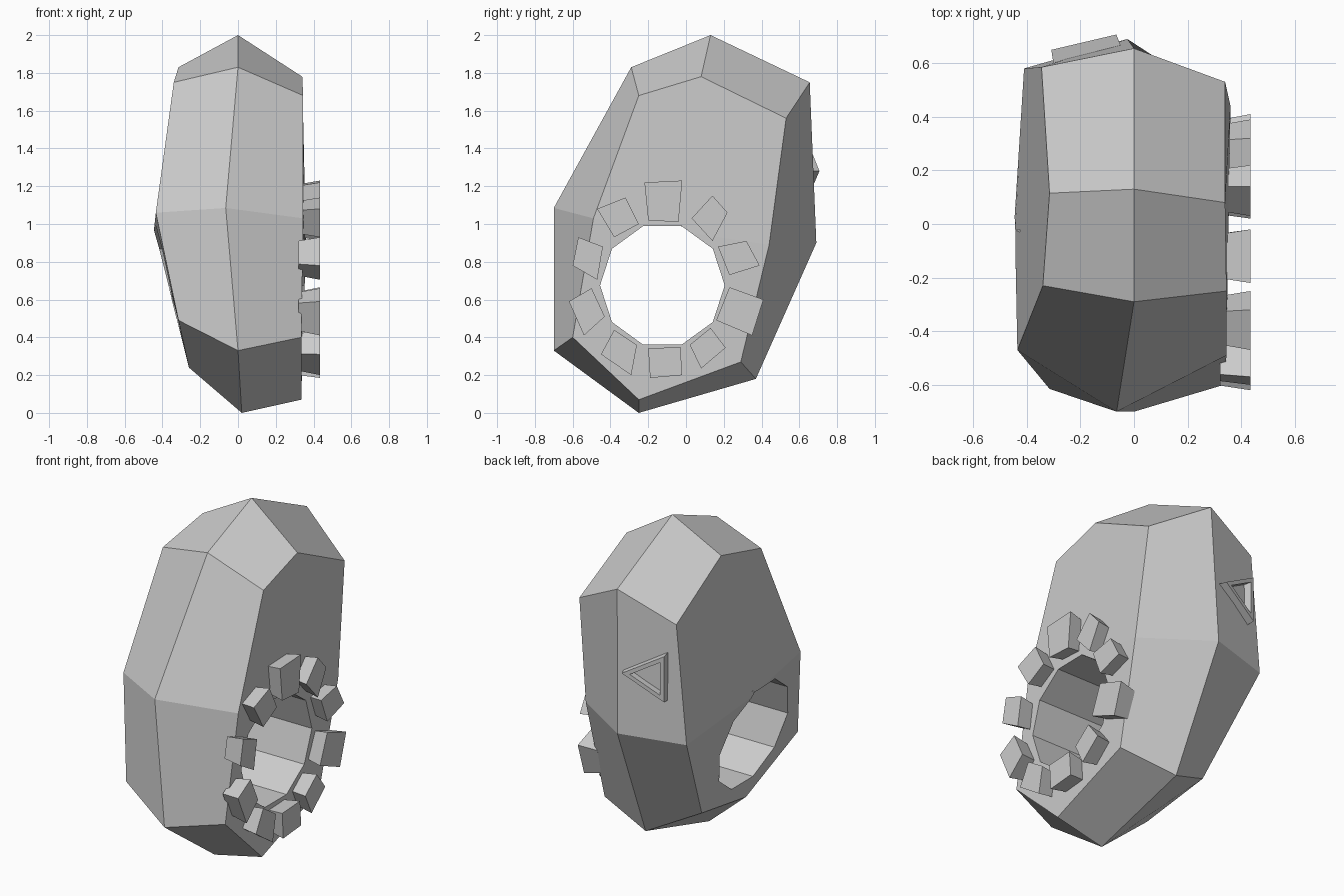
import bpy, bmesh, math
from mathutils import Vector

if "Cube" in bpy.data.objects:
    bpy.data.objects.remove(bpy.data.objects["Cube"])

stone = bpy.data.materials.new("grey stone")
stone.diffuse_color = (0.6, 0.6, 0.6, 1)
stone.use_nodes = True
stone.node_tree.nodes["Principled BSDF"].inputs["Base Color"].default_value = stone.diffuse_color


def make(name, bm):
    bmesh.ops.recalc_face_normals(bm, faces=bm.faces)
    me = bpy.data.meshes.new(name)
    bm.to_mesh(me)
    bm.free()
    me.materials.append(stone)
    ob = bpy.data.objects.new(name, me)
    bpy.context.collection.objects.link(ob)
    return ob


def prism(name, base, top):
    """Solid between two matching polygons."""
    bm = bmesh.new()
    a = [bm.verts.new(p) for p in base]
    b = [bm.verts.new(p) for p in top]
    bm.faces.new(a)
    bm.faces.new(b)
    for i in range(len(a)):
        j = (i + 1) % len(a)
        bm.faces.new((a[i], a[j], b[j], b[i]))
    return make(name, bm)


# Boulder: three matching rings, left edge, middle ridge, right edge
left = [(-.315, .115, 1.83), (-.345, .585, 1.60), (-.41, .58, .89), (-.28, .25, .32),
        (-.26, -.20, .24), (-.315, -.615, .49), (-.435, -.47, 1.06), (-.34, -.23, 1.75)]
ridge = [(0, .13, 2), (0, .655, 1.75), (-.025, .69, .90), (.01, .37, .18),
         (.02, -.25, 0), (0, -.70, .33), (-.065, -.70, 1.085), (0, -.29, 1.83)]
right = [(.34, .08, 1.78), (.34, .53, 1.56), (.36, .44, .89), (.34, .29, .27),
         (.335, -.25, .07), (.335, -.60, .40), (.345, -.49, 1.03), (.345, -.25, 1.68)]
bm = bmesh.new()
L, M, R = [[bm.verts.new(p) for p in ring] for ring in (left, ridge, right)]
for A, B in ((L, M), (M, R)):
    for i in range(8):
        j = (i + 1) % 8
        bm.faces.new((A[i], A[j], B[j], B[i]))
bulge = bm.verts.new((-.445, .03, .97))
bm.faces.new((L[0], L[1], L[2], bulge, L[6], L[7]))
bm.faces.new((L[2], L[3], L[4], L[5], L[6], bulge))
bm.faces.new((R[0], R[1], R[2], R[6], R[7]))
bm.faces.new((R[2], R[3], R[4], R[5], R[6]))
boulder = make("boulder", bm)

# Ten-sided tunnel through the boulder
ring = [(-.125 + .33 * math.cos(i * math.tau / 10), .675 + .33 * math.sin(i * math.tau / 10))
        for i in range(10)]
cutter = prism("tunnel_cutter", [(-1, y, z) for y, z in ring], [(1, y, z) for y, z in ring])
cutter.hide_render = True
cutter.hide_viewport = True
cut = boulder.modifiers.new("tunnel", 'BOOLEAN')
cut.operation = 'DIFFERENCE'
cut.solver = 'EXACT'
cut.object = cutter

# Rim stones around the tunnel mouth, outlines in (y, z), flared outwards
outlines = [
    ((-.22, 1.22), (-.02, 1.23), (-.04, 1.01), (-.20, 1.02)),
    ((.14, 1.15), (.22, 1.06), (.14, .91), (.03, 1.03)),
    ((.17, .88), (.32, .91), (.39, .78), (.23, .73)),
    ((.23, .665), (.41, .60), (.35, .41), (.16, .49)),
    ((.13, .45), (.21, .345), (.08, .235), (.02, .36)),
    ((-.20, .34), (-.03, .35), (-.02, .20), (-.19, .185)),
    ((-.38, .44), (-.26, .36), (-.29, .20), (-.45, .31)),
    ((-.62, .59), (-.50, .66), (-.43, .51), (-.54, .41)),
    ((-.57, .93), (-.44, .88), (-.47, .705), (-.60, .78)),
    ((-.47, 1.08), (-.32, 1.14), (-.25, 1.00), (-.38, .93)),
]
for n, quad in enumerate(outlines):
    cy = sum(p[0] for p in quad) / 4
    cz = sum(p[1] for p in quad) / 4
    base = [(.32, cy + (y - cy) * .82, cz + (z - cz) * .82) for y, z in quad]
    prism(f"rim_stone_{n + 1}", base, [(.435, y, z) for y, z in quad])

# Raised triangular frame on the back left
outer = [Vector(p) for p in ((-.045, .655, 1.28), (-.30, .595, 1.43), (-.30, .595, 1.14))]
centre = sum(outer, Vector()) / 3
out = (outer[1] - outer[0]).cross(outer[2] - outer[0]).normalized()
if out.y < 0:
    out = -out
loops = [outer,
         [centre + (p - centre) * .95 + out * .055 for p in outer],
         [centre + (p - centre) * .68 + out * .055 for p in outer],
         [centre + (p - centre) * .68 for p in outer]]
bm = bmesh.new()
vs = [[bm.verts.new(p) for p in lp] for lp in loops]
for k in range(4):
    A, B = vs[k], vs[(k + 1) % 4]
    for i in range(3):
        j = (i + 1) % 3
        bm.faces.new((A[i], A[j], B[j], B[i]))
make("triangle_frame", bm)
